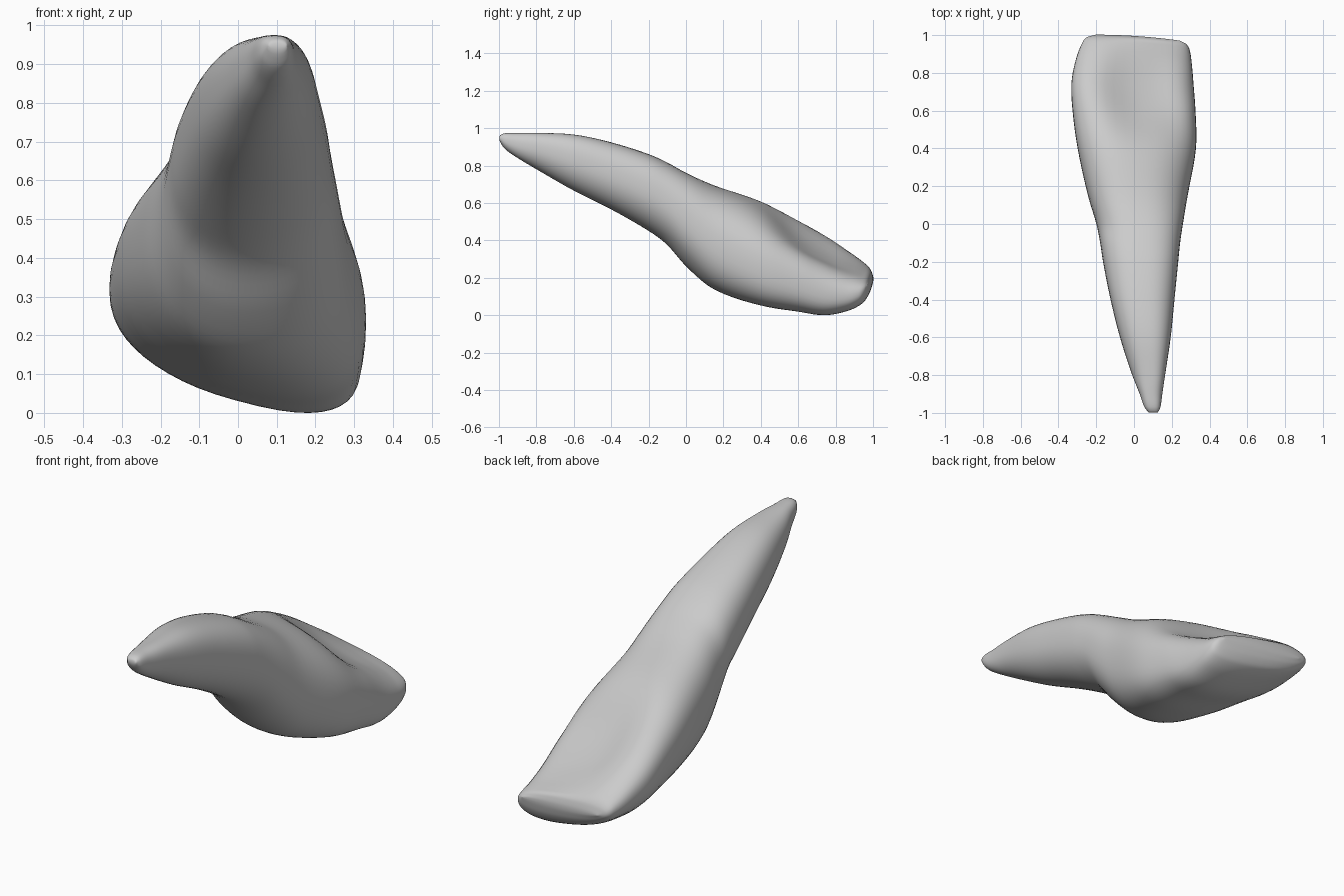
import bpy, bmesh, math

if "Cube" in bpy.data.objects:
    bpy.data.objects.remove(bpy.data.objects["Cube"])

# Stations along the tooth: y, left x, right x, bottom z, top z, sideways tilt, hollow depth
STATIONS = [
    (-1.00, 0.08, 0.125, 0.935, 0.96, 0.00, 0.00),
    (-0.97, 0.055, 0.14, 0.89, 0.973, 0.00, 0.00),
    (-0.90, 0.03, 0.15, 0.84, 0.975, 0.00, 0.00),
    (-0.80, -0.01, 0.165, 0.78, 0.975, -0.01, 0.00),
    (-0.60, -0.075, 0.195, 0.665, 0.967, -0.01, 0.00),
    (-0.40, -0.125, 0.215, 0.565, 0.925, -0.005, 0.00),
    (-0.20, -0.165, 0.235, 0.45, 0.862, -0.005, 0.00),
    (-0.10, -0.18, 0.245, 0.375, 0.817, 0.00, 0.00),
    (0.00, -0.20, 0.26, 0.26, 0.762, 0.00, 0.00),
    (0.15, -0.245, 0.285, 0.135, 0.695, 0.03, 0.00),
    (0.40, -0.30, 0.33, 0.05, 0.61, 0.07, 0.01),
    (0.60, -0.327, 0.327, 0.018, 0.507, 0.09, 0.09),
    (0.75, -0.333, 0.317, -0.002, 0.423, 0.10, 0.09),
    (0.88, -0.307, 0.307, 0.022, 0.335, 0.085, 0.05),
    (0.96, -0.275, 0.295, 0.06, 0.275, 0.06, 0.02),
    (0.99, -0.25, 0.275, 0.105, 0.24, 0.045, 0.00),
    (1.003, -0.20, 0.24, 0.155, 0.20, 0.03, 0.00),
]
SEG, SUB = 48, 5


def spline(a, b, c, d, t):
    """Catmull-Rom with spacing-aware tangents along y (first entry)."""
    h = c[0] - b[0]
    out = [b[0] + h * t]
    for p, q, r, s in list(zip(a, b, c, d))[1:]:
        m0 = (r - p) / (c[0] - a[0]) * h
        m1 = (s - q) / (d[0] - b[0]) * h
        out.append((2*t**3 - 3*t*t + 1)*q + (t**3 - 2*t*t + t)*m0
                   + (3*t*t - 2*t**3)*r + (t**3 - t*t)*m1)
    return out


def section(y, xl, xr, zb, zt, tilt, hollow):
    """Rounded outline, sheared sideways and hollowed on top, fitted to the limits."""
    cx, hw, hh = (xl + xr) / 2, (xr - xl) / 2, (zt - zb) / 2
    crown = min(1, max(0, (y + 0.1) / 0.5))
    pts = []
    for i in range(SEG):
        a = 2 * math.pi * i / SEG
        c, s = math.cos(a), math.sin(a)
        # squarer top on the root, squarer lower right on the crown
        root_p, crown_p = (0.78, 0.85) if s > 0 else (0.95, 0.75 if c > 0 else 0.9)
        power = root_p + (crown_p - root_p) * crown
        u = math.copysign(abs(c) ** power, c)
        v = math.copysign(abs(s) ** power, s)
        z = hh * v - tilt * u
        if v > 0:
            mid = 0.15 + max(0, 0.75 - y) * 0.6
            z -= hollow * v * math.exp(-abs((u - mid) / 0.6) ** 3)
        pts.append((cx + hw * u, u, z))
    lo, hi = min(p[2] for p in pts), max(p[2] for p in pts)
    slant = max(0, (y - 0.6) / 0.4) * 0.04
    return [(x, y - slant * max(0, (x + 0.2) / 0.5) ** 2,
             zb + (z - lo) / (hi - lo) * (zt - zb)) for x, u, z in pts]


# Root and crown as one lofted skin
bm = bmesh.new()
rows = []
n = len(STATIONS)
for k in range(n - 1):
    quad = [STATIONS[min(max(j, 0), n - 1)] for j in (k - 1, k, k + 1, k + 2)]
    for j in range(SUB):
        rows.append(spline(*quad, j / SUB))
rows.append(STATIONS[-1])
rings = [[bm.verts.new(p) for p in section(*r)] for r in rows]
for r0, r1 in zip(rings, rings[1:]):
    for i in range(SEG):
        j = (i + 1) % SEG
        bm.faces.new((r0[i], r0[j], r1[j], r1[i]))

# Root tip and biting edge closed with strips between top and bottom
for r in (rings[0], rings[-1]):
    h = SEG // 2
    bm.faces.new((r[0], r[1], r[-1]))
    bm.faces.new((r[h - 1], r[h], r[h + 1]))
    for i in range(1, h - 1):
        bm.faces.new((r[i], r[i + 1], r[SEG - i - 1], r[SEG - i]))
bmesh.ops.recalc_face_normals(bm, faces=bm.faces)
for f in bm.faces:
    f.smooth = True
mesh = bpy.data.meshes.new("incisor_tooth")
bm.to_mesh(mesh)
bm.free()
tooth = bpy.data.objects.new("incisor_tooth", mesh)
bpy.context.collection.objects.link(tooth)
sm = tooth.modifiers.new("soften", 'SMOOTH')
sm.factor = 0.5
sm.iterations = 5
